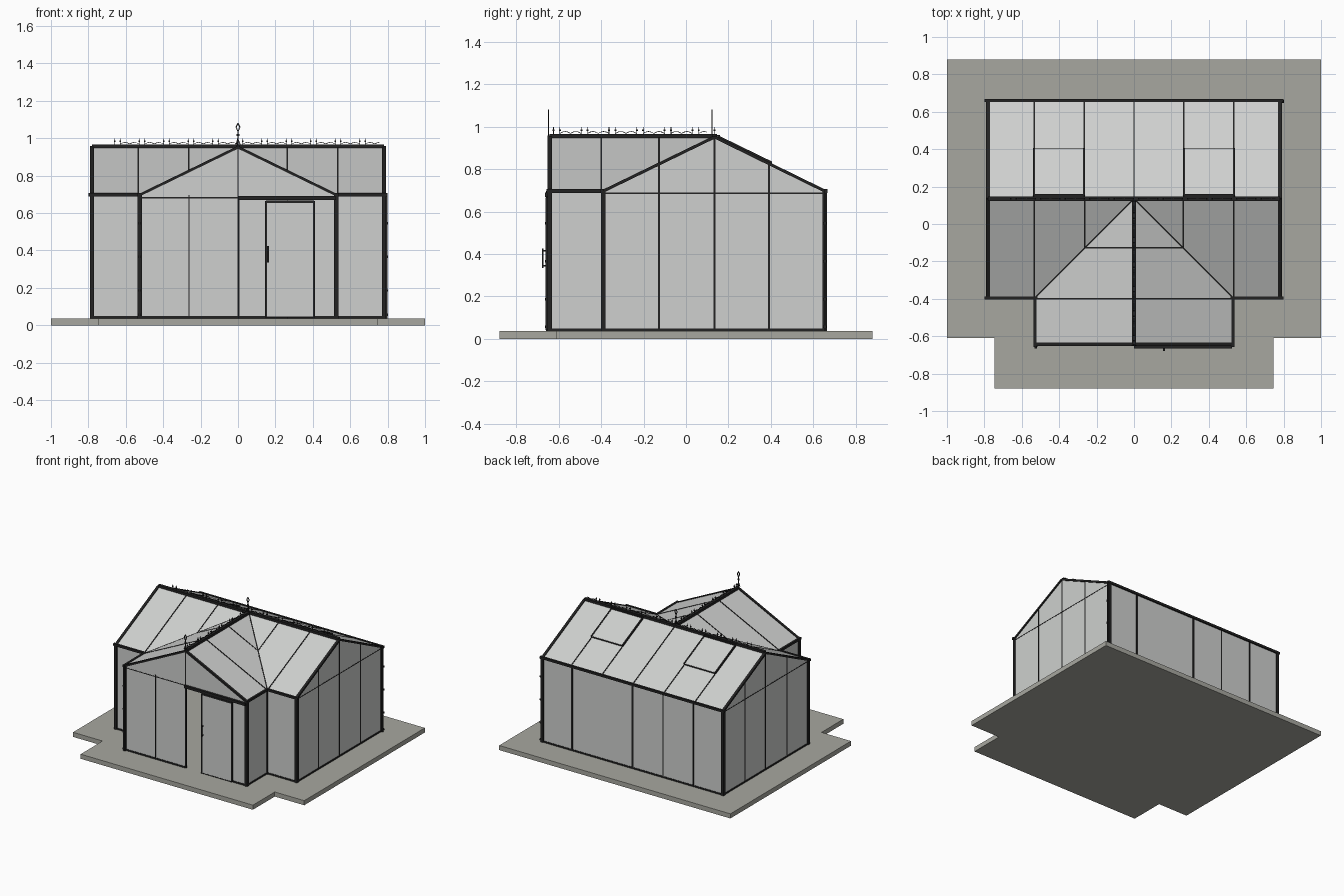
import bpy, bmesh, math
from mathutils import Vector, Matrix

if "Cube" in bpy.data.objects:
    bpy.data.objects.remove(bpy.data.objects["Cube"], do_unlink=True)


def material(name, rgb):
    m = bpy.data.materials.new(name)
    m.use_nodes = True
    m.diffuse_color = (*rgb, 1)
    m.node_tree.nodes["Principled BSDF"].inputs["Base Color"].default_value = (*rgb, 1)
    return m


GLASS = material("pale_glass", (0.62, 0.63, 0.62))
FRAME = material("black_frame", (0.016, 0.016, 0.016))
STONE = material("grey_paving", (0.39, 0.39, 0.35))

# Main dimensions
HX, YF, YB, YR = 0.78, -0.39, 0.655, 0.135   # half width, front, back, ridge
WX, WY = 0.525, -0.643                       # wing half width and front
Z0, ZE, ZR = 0.037, 0.697, 0.95              # floor, eave, ridge
BAY = 0.262


def add_object(name, bm, mat):
    me = bpy.data.meshes.new(name)
    bm.to_mesh(me)
    bm.free()
    me.materials.append(mat)
    ob = bpy.data.objects.new(name, me)
    bpy.context.collection.objects.link(ob)
    return ob


def panes(name, polys):
    bm = bmesh.new()
    for p in polys:
        bm.faces.new([bm.verts.new(v) for v in p])
    ob = add_object(name, bm, GLASS)
    mod = ob.modifiers.new("thickness", "SOLIDIFY")
    mod.thickness = 0.005
    mod.offset = 0
    return ob


def bars(name, pairs, w=0.01, d=0.01, mat=FRAME):
    """Square bars between point pairs: w across, d deep."""
    bm = bmesh.new()
    for a, b in pairs:
        a, b = Vector(a), Vector(b)
        t = (b - a).normalized()
        side = t.cross(Vector((0, 0, 1)))
        side = Vector((1, 0, 0)) if side.length < 0.01 else side.normalized()
        up = side.cross(t)
        rot = Matrix((side, t, up)).transposed().to_4x4()
        size = Matrix.Diagonal((w, (b - a).length, d, 1))
        bmesh.ops.create_cube(bm, size=1, matrix=Matrix.Translation((a + b) / 2) @ rot @ size)
    return add_object(name, bm, mat)


def flip(points):
    return [(-x, y, z) for x, y, z in points]


def both(polys):
    return list(polys) + [flip(p) for p in polys]


def roof_z(y):
    return ZR - abs(y - YR) * (ZR - ZE) / (YB - YR)


def post(x, y, z=ZE):
    return ((x, y, Z0), (x, y, z))


# Paved base with a step at the front
outline = [(-1, 0.88), (-1, -0.61), (-0.745, -0.61), (-0.745, -0.88)]
outline += [(-x, y) for x, y in reversed(outline)]
bm = bmesh.new()
face = bm.faces.new([bm.verts.new((x, y, 0)) for x, y in outline])
top = bmesh.ops.extrude_face_region(bm, geom=[face])["geom"]
bmesh.ops.translate(bm, vec=(0, 0, 0.036), verts=[v for v in top if isinstance(v, bmesh.types.BMVert)])
bmesh.ops.recalc_face_normals(bm, faces=bm.faces[:])
add_object("paved_base", bm, STONE)

# Wall glass
panes("side_glass", both([
    [(HX, YF, Z0), (HX, YB, Z0), (HX, YB, ZE), (HX, YR, ZR), (HX, YF, ZE)],
    [(WX, WY, Z0), (WX, YF, Z0), (WX, YF, ZE), (WX, WY, ZE)],
    [(WX, YF, Z0), (HX, YF, Z0), (HX, YF, ZE), (WX, YF, ZE)]]))
panes("back_glass", [[(HX, YB, Z0), (-HX, YB, Z0), (-HX, YB, ZE), (HX, YB, ZE)]])
panes("front_glass", [
    [(-WX, WY, Z0), (0, WY, Z0), (0, WY, ZR), (-WX, WY, ZE)],
    [(0, WY, 0.675), (WX, WY, 0.675), (WX, WY, ZE), (0, WY, ZR)],
    [(BAY, WY, Z0), (WX, WY, Z0), (WX, WY, 0.675), (BAY, WY, 0.675)]])

# Roof glass, meeting the wing at the valleys
panes("back_roof_glass", [[(-HX, YR, ZR), (-HX, YB, ZE), (HX, YB, ZE), (HX, YR, ZR)]])
panes("front_roof_glass", both([
    [(WX, YF, ZE), (HX, YF, ZE), (HX, YR, ZR), (0, YR, ZR)]]))
panes("wing_roof_glass", both([
    [(0, WY, ZR), (WX, WY, ZE), (WX, YF, ZE), (0, YR, ZR)]]))

# Corner posts and sills
bars("corner_posts", both([post(HX, YF), post(HX, YB), post(WX, YF), post(WX, WY)]), 0.022, 0.022)
bars("sills", both([
    ((HX, YF, Z0 + 0.006), (HX, YB, Z0 + 0.006)),
    ((0, YB, Z0 + 0.006), (HX, YB, Z0 + 0.006)),
    ((WX, YF, Z0 + 0.006), (HX, YF, Z0 + 0.006)),
    ((WX, WY, Z0 + 0.006), (WX, YF, Z0 + 0.006))])
    + [((-WX, WY, Z0 + 0.006), (0, WY, Z0 + 0.006)),
       ((BAY, WY, Z0 + 0.006), (WX, WY, Z0 + 0.006))], 0.012, 0.012)

# Gutters along the eaves
bars("gutters", both([
    ((WX - 0.01, YF - 0.005, ZE), (HX + 0.018, YF - 0.005, ZE)),
    ((0, YB + 0.005, ZE), (HX + 0.018, YB + 0.005, ZE)),
    ((WX + 0.004, WY - 0.015, ZE), (WX + 0.004, YF, ZE))]), 0.016, 0.018)

# Wall mullions
bars("side_mullions", both([post(HX, y, roof_z(y)) for y in (YR - BAY, YR, YR + BAY - 0.005)]), 0.009, 0.009)
bars("back_thick_mullions", [post(x, YB) for x in (2 * BAY, 0)], 0.014, 0.012)
bars("back_thin_mullions", [post(x, YB) for x in (-BAY, -2 * BAY)], 0.008, 0.01)
bars("front_mullions", [post(-BAY, WY), post(0, WY, ZR)], 0.007, 0.01)
bars("gable_ties", both([((HX, YF, 0.686), (HX, YB, 0.686))])
     + [((-WX, WY, 0.682), (WX, WY, 0.682))], 0.008, 0.006)

# Ridges, verges and valleys
bars("ridges", [((-HX, YR, 0.957), (HX, YR, 0.957)), ((0, WY, 0.957), (0, YR, 0.957))], 0.024, 0.018)
bars("verges", both([
    ((HX, YF, ZE), (HX, YR, ZR + 0.002)), ((HX, YB, ZE), (HX, YR, ZR + 0.002)),
    ((WX, WY, ZE), (0, WY, ZR + 0.002))]), 0.02, 0.014)
bars("valleys", both([((WX, YF, ZE), (0, YR, ZR))]), 0.009, 0.009)

# Roof glazing bars
glazing = [((i * BAY * 1.02, YR, ZR), (i * BAY * 1.02, YB, ZE)) for i in range(-2, 3)]
glazing += both([
    ((2.04 * BAY, YF, ZE), (2.04 * BAY, YR, ZR)),
    ((BAY, YR - BAY, roof_z(YR - BAY)), (BAY, YR, ZR)),
    ((0, YR - BAY, ZR), (BAY, YR - BAY, roof_z(YR - BAY))),
    ((0, YF - 0.01, ZR), (WX, YF - 0.01, ZE))])
bars("roof_glazing_bars", glazing, 0.008, 0.01)

# Two hinged roof vents on the back slope
for side, name in ((-1, "right"), (1, "left")):
    x0, x1 = side * BAY * 1.02, side * BAY * 2.04
    lift = 0.012
    hi, lo = YR + 0.015, YR + 0.268
    zh, zl = roof_z(hi) + lift, roof_z(lo) + lift
    panes(name + "_vent_glass", [[(x0, hi, zh), (x0, lo, zl), (x1, lo, zl), (x1, hi, zh)]])
    bars(name + "_vent_frame", [((x, hi, zh - 0.003), (x, lo, zl - 0.003)) for x in (x0, x1)], 0.01, 0.016)
    bars(name + "_vent_hinge", [((x0, hi + 0.004, zh), (x1, hi + 0.004, zh))], 0.014, 0.012)
    bars(name + "_vent_lip", [((x0, lo, zl - 0.004), (x1, lo, zl - 0.004))], 0.004, 0.008)

# Sliding door, part open, on its top rail
DX0, DX1, DY = 0.15, 0.407, WY - 0.014
panes("door_glass", [[(DX0, DY, 0.045), (DX1, DY, 0.045), (DX1, DY, 0.66), (DX0, DY, 0.66)]])
bars("door_frame", [((x, DY, 0.042), (x, DY, 0.665)) for x in (DX0, DX1)]
     + [((DX0, DY, 0.66), (DX1, DY, 0.66))], 0.01, 0.012)
bars("door_bottom_rail", [((DX0, DY, 0.044), (DX1, DY, 0.044))], 0.008, 0.005)
bars("door_track", [((0, DY, 0.68), (WX, DY, 0.68))], 0.018, 0.02)
bars("door_handle", [((0.16, DY - 0.018, 0.335), (0.16, DY - 0.018, 0.425))]
     + [((0.16, DY, z), (0.16, DY - 0.018, z)) for z in (0.345, 0.415)], 0.009, 0.007)

# Rainwater pipes with clips
for name, x, y in (("back", HX + 0.014, YB), ("wing", -WX, WY - 0.014)):
    bars(name + "_downpipe", [post(x, y)], 0.009, 0.009)
    bars(name + "_pipe_clips", [((x, y, z), (x, y, z + 0.012)) for z in (0.05, 0.18, 0.36, 0.54)], 0.015, 0.015)


# Ornamental cresting along both ridges
def cresting(name, place, start, end):
    pitch = 0.131
    thin, buds = [], []
    for i in range(int((end - start) / pitch) + 1):
        s = start + i * pitch
        for k in (s, s + 0.03):
            if k <= end:
                thin.append((place(k, 0.962), place(k, 0.998)))
                buds.append((place(k, 0.98), place(k, 0.988)))
        # low scroll between each pair of spikes
        wave = [(s + 0.03 + j * 0.0125, 0.969 + 0.009 * abs(math.sin(j * math.pi / 4))) for j in range(9)]
        thin += [(place(*a), place(*b)) for a, b in zip(wave, wave[1:]) if b[0] <= end]
    bars(name + "_cresting", thin, 0.003, 0.003)
    bars(name + "_cresting_buds", buds, 0.009, 0.009)


cresting("main_ridge", lambda s, z: (s, YR, z), -0.79 + 0.131, 0.765)
cresting("wing_ridge", lambda s, z: (0, s, z), -0.625, 0.1)

# Flat finials at the ends of the wing ridge
for name, y in (("front", WY - 0.006), ("crossing", YR - 0.012)):
    loop = [(0, 1.035), (0.01, 1.06), (0, 1.08), (-0.01, 1.06), (0, 1.035)]
    strokes = [((a[0], y, a[1]), (b[0], y, b[1])) for a, b in zip(loop, loop[1:])]
    strokes.append(((0, y, 0.95), (0, y, 1.04)))
    strokes += both([((0, y, 0.995), (0.012, y, 0.965))])
    bars(name + "_finial", strokes, 0.005, 0.005)
    bars(name + "_finial_knob", [((0, y, 1.012), (0, y, 1.024))], 0.014, 0.006)
